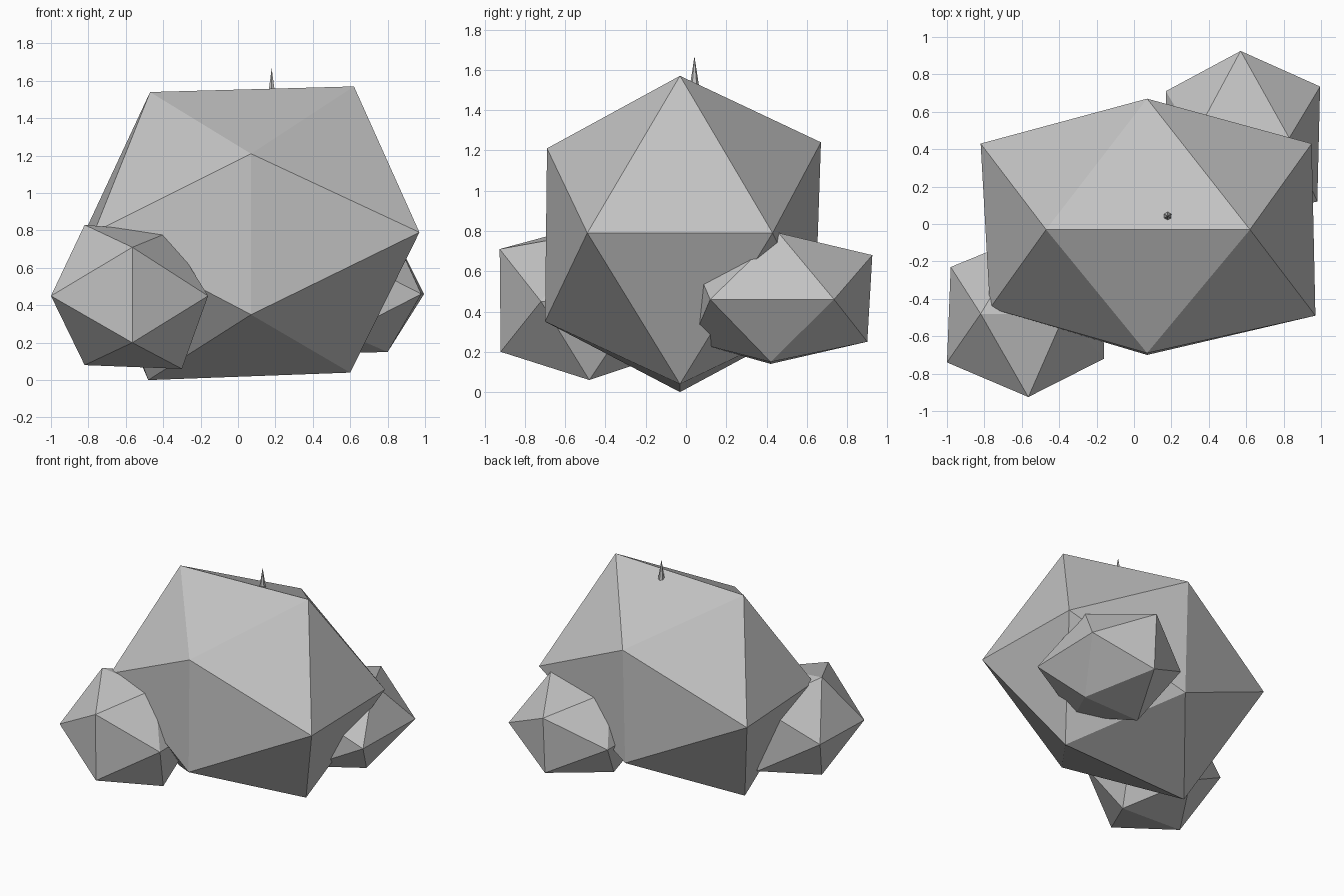
import bpy, bmesh
from mathutils import Vector

stone = bpy.data.materials.new("stone_grey")
stone.diffuse_color = (0.55, 0.55, 0.55, 1)


def finish(name, bm):
    bmesh.ops.recalc_face_normals(bm, faces=bm.faces)
    mesh = bpy.data.meshes.new(name)
    bm.to_mesh(mesh)
    bm.free()
    mesh.materials.append(stone)
    obj = bpy.data.objects.new(name, mesh)
    bpy.context.collection.objects.link(obj)
    return obj


def boulder(name, *edges):
    """Rough icosahedron wrapped around six opposite edges."""
    bm = bmesh.new()
    for edge in edges:
        for corner in edge:
            bm.verts.new(Vector(corner))
    bmesh.ops.convex_hull(bm, input=bm.verts)
    return finish(name, bm)


# Edge order: top, bottom, front, back, left, right
boulder("main_boulder",
        [(-0.47, -0.03, 1.54), (0.62, -0.03, 1.57)],
        [(-0.48, -0.03, 0.0), (0.60, -0.03, 0.04)],
        [(0.07, -0.69, 1.21), (0.07, -0.70, 0.35)],
        [(0.07, 0.67, 1.24), (0.07, 0.64, 0.36)],
        [(-0.77, -0.45, 0.79), (-0.82, 0.43, 0.79)],
        [(0.97, -0.49, 0.79), (0.95, 0.43, 0.79)])

boulder("front_left_boulder",
        [(-0.82, -0.48, 0.83), (-0.37, -0.48, 0.79)],
        [(-0.82, -0.48, 0.08), (-0.30, -0.48, 0.06)],
        [(-0.565, -0.925, 0.71), (-0.565, -0.92, 0.20)],
        [(-0.565, -0.06, 0.70), (-0.565, -0.06, 0.20)],
        [(-1.0, -0.74, 0.45), (-0.98, -0.23, 0.45)],
        [(-0.16, -0.72, 0.45), (-0.17, -0.22, 0.45)])

boulder("back_right_boulder",
        [(0.32, 0.46, 0.78), (0.83, 0.46, 0.79)],
        [(0.32, 0.42, 0.14), (0.80, 0.42, 0.15)],
        [(0.57, 0.03, 0.67), (0.57, 0.03, 0.25)],
        [(0.57, 0.925, 0.68), (0.57, 0.90, 0.25)],
        [(0.17, 0.13, 0.46), (0.17, 0.71, 0.46)],
        [(0.98, 0.12, 0.46), (0.995, 0.735, 0.46)])

# Small spike on the ridge
bm = bmesh.new()
bmesh.ops.create_cone(bm, cap_ends=True, segments=6, radius1=0.026, radius2=0, depth=0.17)
spike = finish("spike", bm)
spike.location = (0.18, 0.042, 1.583)
